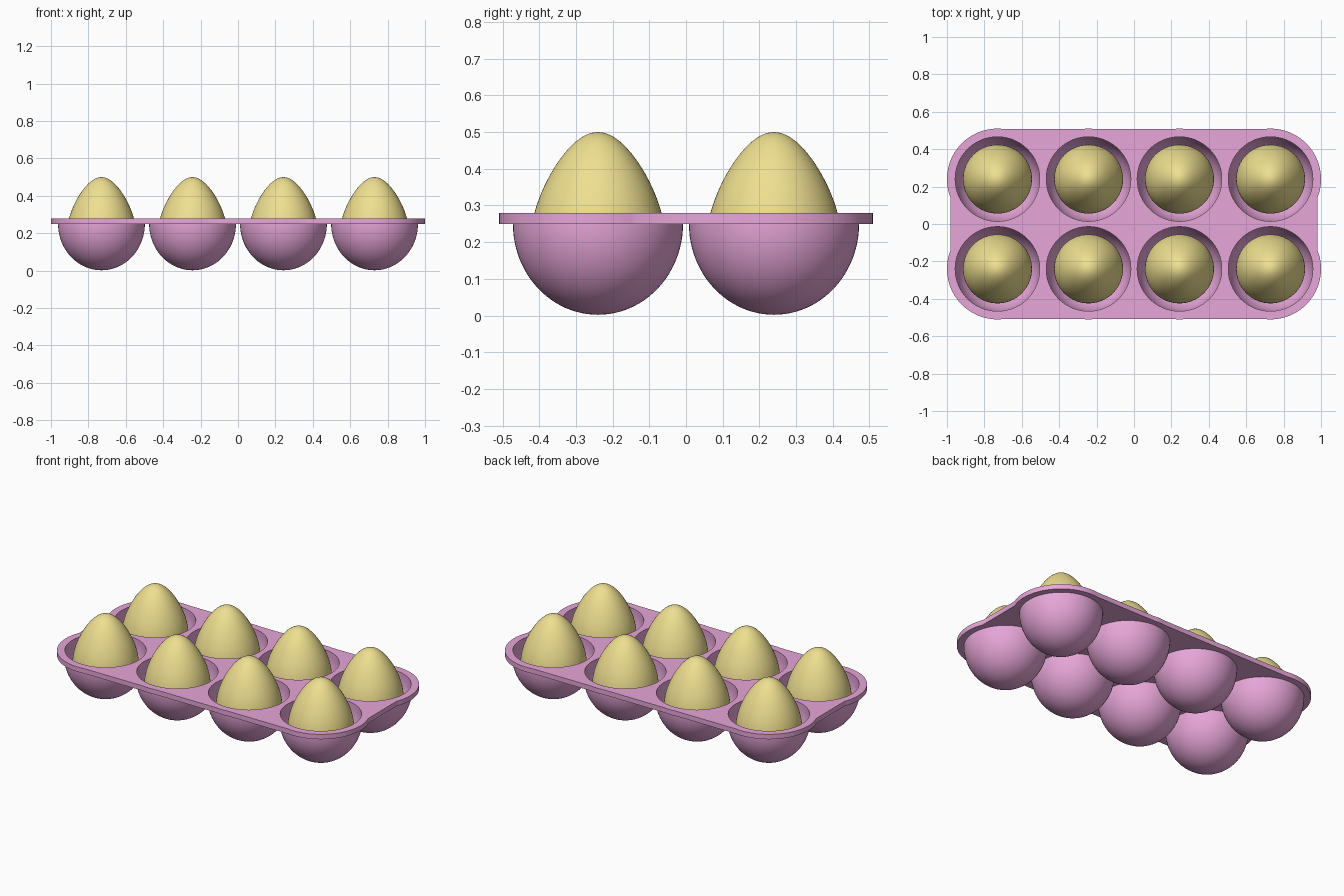
import bpy, bmesh
from math import sin, cos, pi, acos, radians

if "Cube" in bpy.data.objects:
    bpy.data.objects.remove(bpy.data.objects["Cube"])

XS = (-0.73, -0.243, 0.243, 0.73)   # cup centres
YS = (-0.24, 0.24)
RIM_R, CUP_R = 0.27, 0.232


def material(name, rgb):
    m = bpy.data.materials.new(name)
    m.diffuse_color = (*rgb, 1)
    m.use_nodes = True
    m.node_tree.nodes["Principled BSDF"].inputs["Base Color"].default_value = m.diffuse_color
    return m


pink = material("pink_plastic", (0.80, 0.38, 0.69))
yellow = material("yellow_shell", (0.86, 0.74, 0.28))


def lathe(name, profile, mat, steps=64):
    """Spin an (r, z) profile around z and return the mesh."""
    bm = bmesh.new()
    vs = [bm.verts.new((r, 0, z)) for r, z in profile]
    es = [bm.edges.new(p) for p in zip(vs, vs[1:])]
    bmesh.ops.spin(bm, geom=vs + es, cent=(0, 0, 0), axis=(0, 0, 1),
                   angle=2 * pi, steps=steps, use_duplicate=False)
    bmesh.ops.remove_doubles(bm, verts=bm.verts, dist=1e-5)
    bmesh.ops.recalc_face_normals(bm, faces=bm.faces)
    me = bpy.data.meshes.new(name)
    bm.to_mesh(me)
    bm.free()
    me.materials.append(mat)
    return me


def smooth(obj):
    bpy.ops.object.select_all(action='DESELECT')
    obj.select_set(True)
    bpy.context.view_layer.objects.active = obj
    bpy.ops.object.shade_smooth_by_angle(angle=radians(35))


def arc(cx, cy, r, a0, a1, n):
    return [(cx + r * cos(a0 + (a1 - a0) * i / n),
             cy + r * sin(a0 + (a1 - a0) * i / n)) for i in range(n + 1)]


# Tray plate: scalloped outline with eight round holes
waist = acos(0.25 / RIM_R)
bump = acos(0.267 / RIM_R)
quarter = (arc(XS[3], YS[1], RIM_R, -waist, pi / 2 + bump, 40)
           + arc(XS[2], YS[1], RIM_R, pi / 2 - bump, pi / 2 + bump, 6))
half = quarter + [(-x, y) for x, y in reversed(quarter)]
outline = half + [(x, -y) for x, y in reversed(half)]

cu = bpy.data.curves.new("tray_plate", 'CURVE')
cu.dimensions = '2D'
cu.fill_mode = 'BOTH'
cu.extrude = 0.015
loops = [outline] + [arc(x, y, CUP_R - 0.002, 0, 2 * pi, 64)[:-1] for x in XS for y in YS]
for pts in loops:
    s = cu.splines.new('POLY')
    s.points.add(len(pts) - 1)
    for p, (x, y) in zip(s.points, pts):
        p.co = (x, y, 0, 1)
    s.use_cyclic_u = True
cu.materials.append(pink)
plate = bpy.data.objects.new("tray_plate", cu)
plate.location.z = 0.265
bpy.context.collection.objects.link(plate)
bpy.context.view_layer.objects.active = plate
plate.select_set(True)
bpy.ops.object.convert(target='MESH')
smooth(bpy.context.object)

# Cup: thin rounded bowl, its lip flush with the plate top
N = 24
outer = [(CUP_R * cos(pi / 2 * i / N), 0.25 - 0.248 * sin(pi / 2 * i / N)) for i in range(N + 1)]
inner = [(0.226 * cos(pi / 2 * i / N), 0.25 - 0.241 * sin(pi / 2 * i / N)) for i in range(N, -1, -1)]
cup_mesh = lathe("cup", [(0.226, 0.28), (CUP_R, 0.28)] + outer + inner + [(0.226, 0.28)], pink)

# Egg: sine profile narrowed towards the top
egg_profile = []
for i in range(41):
    t = pi * i / 40
    egg_profile.append((0.178 * sin(t) * (1 - 0.28 * cos(t)), 0.26 + 0.24 * cos(t)))
egg_mesh = lathe("egg", egg_profile, yellow)

# Place a cup and an egg at each position
for mesh in (cup_mesh, egg_mesh):
    first = True
    for x in XS:
        for y in YS:
            ob = bpy.data.objects.new(mesh.name, mesh)
            ob.location = (x, y, 0)
            bpy.context.collection.objects.link(ob)
            if first:
                mesh.polygons.foreach_set("use_smooth", [True] * len(mesh.polygons))
                mesh.set_sharp_from_angle(angle=radians(35))
                first = False
